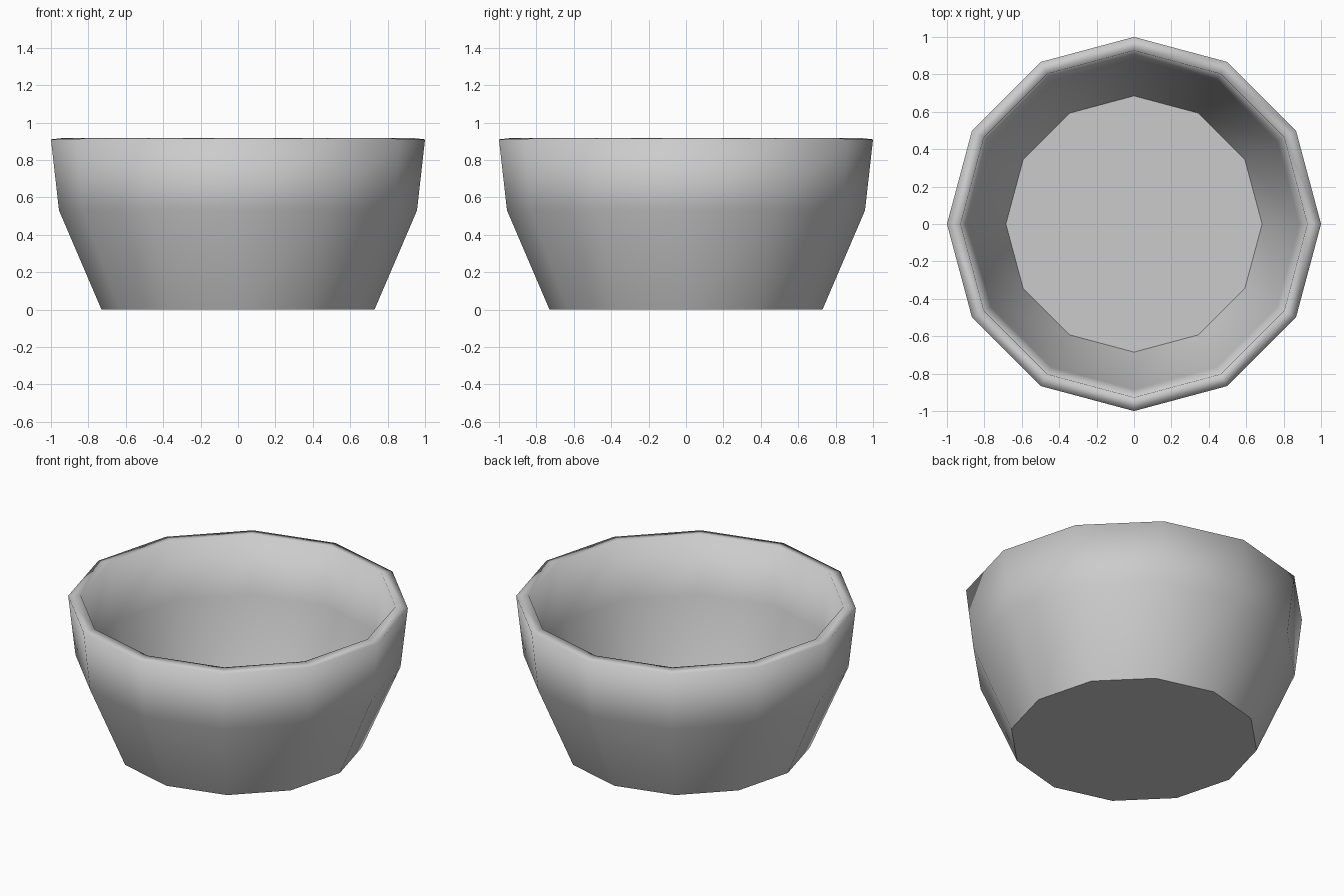
import bpy
import bmesh
from math import cos, sin, tau

cube = bpy.data.objects.get("Cube")
if cube:
    bpy.data.objects.remove(cube, do_unlink=True)

SIDES = 12
# Radius and height, from the outer base up over the rim to the inner floor
PROFILE = [(0.73, 0.0), (0.957, 0.53), (1.0, 0.91),
           (0.927, 0.918), (0.884, 0.55), (0.685, 0.07)]

clay = bpy.data.materials.new("plain grey")
clay.use_nodes = True
clay.diffuse_color = (0.6, 0.6, 0.6, 1)
clay.node_tree.nodes["Principled BSDF"].inputs["Base Color"].default_value = clay.diffuse_color

# Walls: lathe the profile into smooth faceted rings
bm = bmesh.new()
rings = [[bm.verts.new((r * cos(tau * i / SIDES), r * sin(tau * i / SIDES), z))
          for i in range(SIDES)] for r, z in PROFILE]
for low, high in zip(rings, rings[1:]):
    for i in range(SIDES):
        j = (i + 1) % SIDES
        bm.faces.new((low[i], low[j], high[j], high[i])).smooth = True

# Flat underside and flat inner floor, with crisp borders
for cap in (bm.faces.new(rings[0][::-1]), bm.faces.new(rings[-1])):
    cap.smooth = False
    for edge in cap.edges:
        edge.smooth = False
bm.normal_update()

mesh = bpy.data.meshes.new("bowl")
bm.to_mesh(mesh)
bm.free()
mesh.materials.append(clay)
bowl = bpy.data.objects.new("bowl", mesh)
bpy.context.collection.objects.link(bowl)
